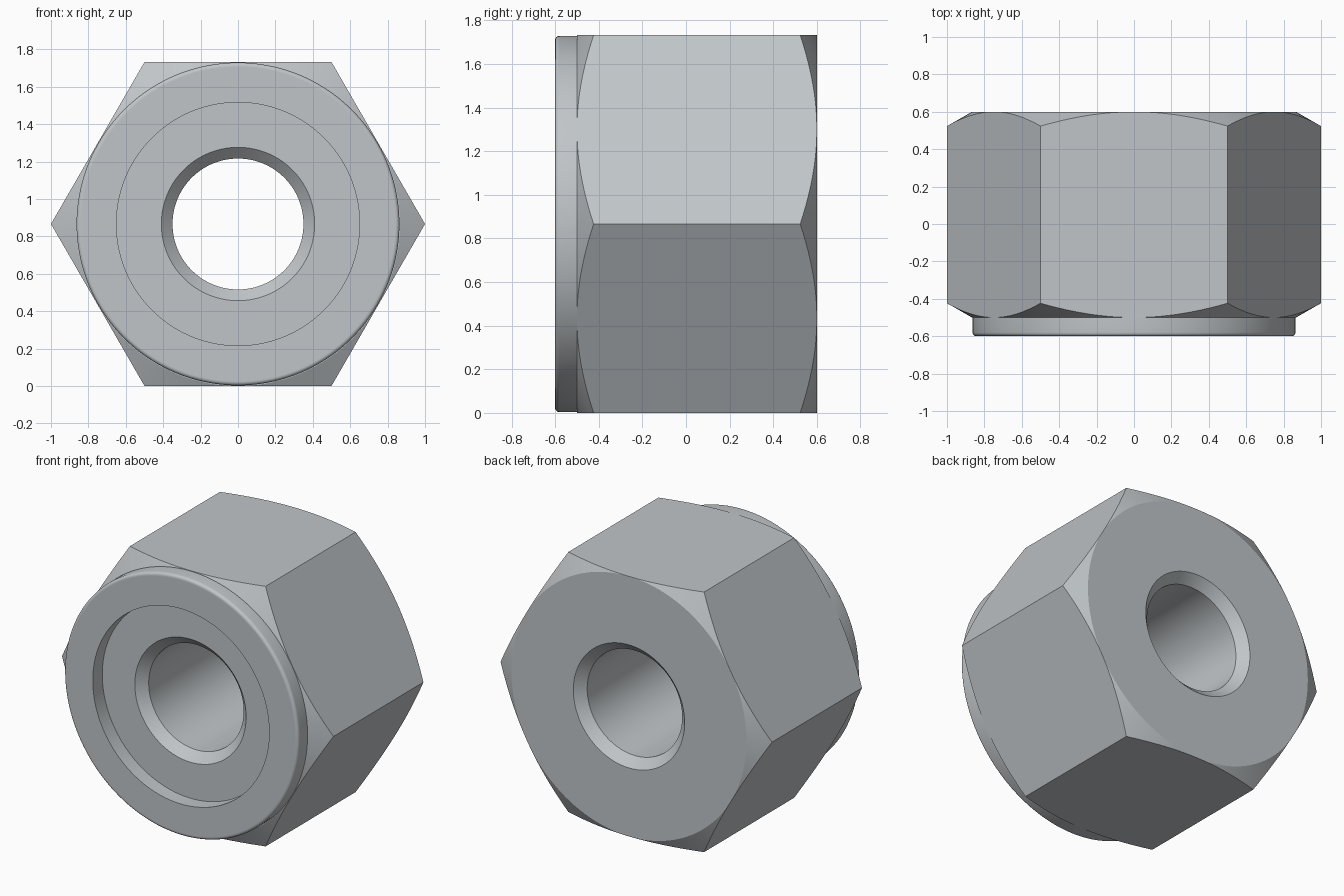
import bpy
import bmesh
import math

cube = bpy.data.objects.get("Cube")
if cube:
    bpy.data.objects.remove(cube, do_unlink=True)

SEGMENTS = 144
APOTHEM = math.sqrt(3) / 2
BACK, SHOULDER, FRONT = 0.6, -0.5, -0.6
SLOPE = 0.57          # rise of the corner chamfers
BORE, BORE_CHAMFER = 0.35, 0.06
RECESS = 0.65
FLANGE, FILLET = 0.863, 0.02

steel = bpy.data.materials.new("brushed steel")
steel.use_nodes = True
colour = (0.53, 0.56, 0.58, 1)
steel.diffuse_color = colour
steel.node_tree.nodes["Principled BSDF"].inputs["Base Color"].default_value = colour


def hex_radius(angle):
    """Distance from the axis to the hexagon at this angle."""
    sector = math.pi / 3
    return APOTHEM / math.cos(angle % sector - sector / 2)


def circle(radius, y):
    return lambda angle: (radius, y)


def hexagon(y, direction):
    """Hexagon outline, pulled back towards the corners by the chamfer cone."""
    def point(angle):
        radius = hex_radius(angle)
        return radius, y + direction * SLOPE * (radius - APOTHEM)
    return point


# Bore, back face and chamfered hexagon body
rings = [
    circle(BORE, SHOULDER + BORE_CHAMFER),
    circle(BORE, BACK - BORE_CHAMFER),
    circle(BORE + BORE_CHAMFER, BACK),
    circle(APOTHEM - 0.01, BACK),
    circle(APOTHEM, BACK),
    hexagon(BACK, -1),
    hexagon(SHOULDER, 1),
    circle(APOTHEM, SHOULDER),
    circle(FLANGE, SHOULDER),
]

# Round flange with a filleted rim
for i in range(7):
    a = math.pi / 2 * i / 6
    rings.append(circle(FLANGE - FILLET + FILLET * math.cos(a),
                        FRONT + FILLET - FILLET * math.sin(a)))

# Flat front ring, counterbore and bore mouth
rings += [
    circle(FLANGE - FILLET - 0.005, FRONT),
    circle(RECESS, FRONT),
    circle(RECESS, SHOULDER),
    circle(BORE + BORE_CHAMFER, SHOULDER),
]

# Skin the closed sequence of rings
bm = bmesh.new()
angles = [2 * math.pi * i / SEGMENTS for i in range(SEGMENTS)]
loops = []
for ring in rings:
    loop = []
    for angle in angles:
        radius, y = ring(angle)
        loop.append(bm.verts.new((radius * math.cos(angle), y,
                                  APOTHEM + radius * math.sin(angle))))
    loops.append(loop)
for k, loop in enumerate(loops):
    following = loops[(k + 1) % len(loops)]
    for i in range(SEGMENTS):
        j = (i + 1) % SEGMENTS
        bm.faces.new((loop[i], loop[j], following[j], following[i]))
bmesh.ops.remove_doubles(bm, verts=bm.verts, dist=0.00001)
bmesh.ops.recalc_face_normals(bm, faces=bm.faces)

mesh = bpy.data.meshes.new("hex_nut")
bm.to_mesh(mesh)
bm.free()
mesh.materials.append(steel)
nut = bpy.data.objects.new("hex_nut", mesh)
bpy.context.collection.objects.link(nut)

# Smooth the round surfaces and keep the machined edges crisp
bpy.context.view_layer.objects.active = nut
nut.select_set(True)
bpy.ops.object.shade_smooth_by_angle(angle=math.radians(25))
